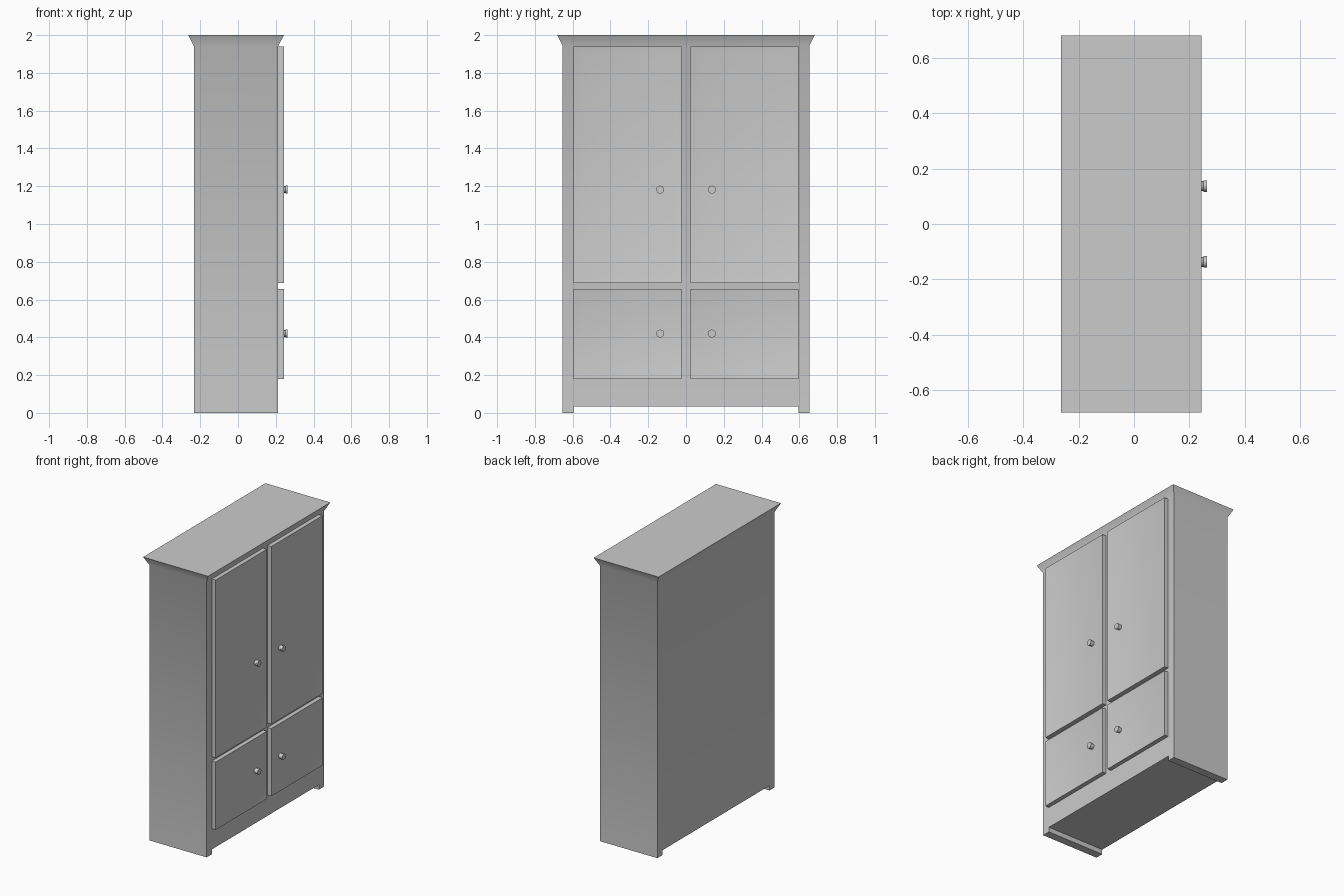
import bpy, bmesh, math
from mathutils import Matrix, Vector

if "Cube" in bpy.data.objects:
    bpy.data.objects.remove(bpy.data.objects["Cube"])

BACK, FRONT, DOOR = -0.234, 0.213, 0.243


def finish(name, bm, angle=32):
    bmesh.ops.recalc_face_normals(bm, faces=bm.faces)
    me = bpy.data.meshes.new(name)
    bm.to_mesh(me)
    bm.free()
    ob = bpy.data.objects.new(name, me)
    bpy.context.collection.objects.link(ob)
    bpy.ops.object.select_all(action='DESELECT')
    ob.select_set(True)
    bpy.context.view_layer.objects.active = ob
    bpy.ops.object.shade_smooth_by_angle(angle=math.radians(angle))
    return ob


# Carcass: front outline with foot runners, swept front to back, flared crown on top
def carcass():
    half = [(0.596, 0.034), (0.596, 0), (0.653, 0), (0.653, 1.942), (0.681, 2.0)]
    outline = half + [(-y, z) for y, z in reversed(half)]
    bm = bmesh.new()
    rings = []
    for x, flare in ((BACK, -0.029), (FRONT, 0.030)):
        rings.append([bm.verts.new((x + (flare if z == 2.0 else 0), y, z))
                      for y, z in outline])
    for r in rings:
        bm.faces.new(r[:4] + r[6:])
        bm.faces.new(r[3:7])
    n = len(outline)
    for i in range(n):
        j = (i + 1) % n
        bm.faces.new((rings[0][i], rings[0][j], rings[1][j], rings[1][i]))
    finish("wardrobe_body", bm)


# Door: slab whose front slopes gently in to a recessed panel
def door(name, side, z0, z1):
    y0, y1 = 0.024, 0.595
    bm = bmesh.new()
    size = (DOOR - FRONT, y1 - y0, z1 - z0)
    centre = Vector(((DOOR + FRONT) / 2, side * (y0 + y1) / 2, (z0 + z1) / 2))
    bmesh.ops.create_cube(bm, size=1, matrix=Matrix.Translation(centre)
                          @ Matrix.Diagonal((*size, 1)))
    face = max(bm.faces, key=lambda f: f.calc_center_median().x)
    bmesh.ops.inset_region(bm, faces=[face], thickness=0.06, depth=-0.01)
    finish(name, bm)


# Knob: short neck with a wider flat disc
def knob(name, y, z):
    profile = [(0.230, 0.018), (0.250, 0.018), (0.252, 0.021), (0.263, 0.021)]
    bm = bmesh.new()
    n = 16
    rings = [[bm.verts.new((x, y + r * math.cos(2 * math.pi * i / n),
                            z + r * math.sin(2 * math.pi * i / n)))
              for i in range(n)] for x, r in profile]
    for a, b in zip(rings, rings[1:]):
        for i in range(n):
            j = (i + 1) % n
            bm.faces.new((a[i], a[j], b[j], b[i]))
    bm.faces.new(rings[0])
    bm.faces.new(rings[-1])
    finish(name, bm)


carcass()
for side, label in ((-1, "left"), (1, "right")):
    for level, z0, z1, kz in (("upper", 0.687, 1.94, 1.182), ("lower", 0.18, 0.657, 0.42)):
        door(f"{level}_{label}_door", side, z0, z1)
        knob(f"{level}_{label}_knob", side * 0.137, kz)
